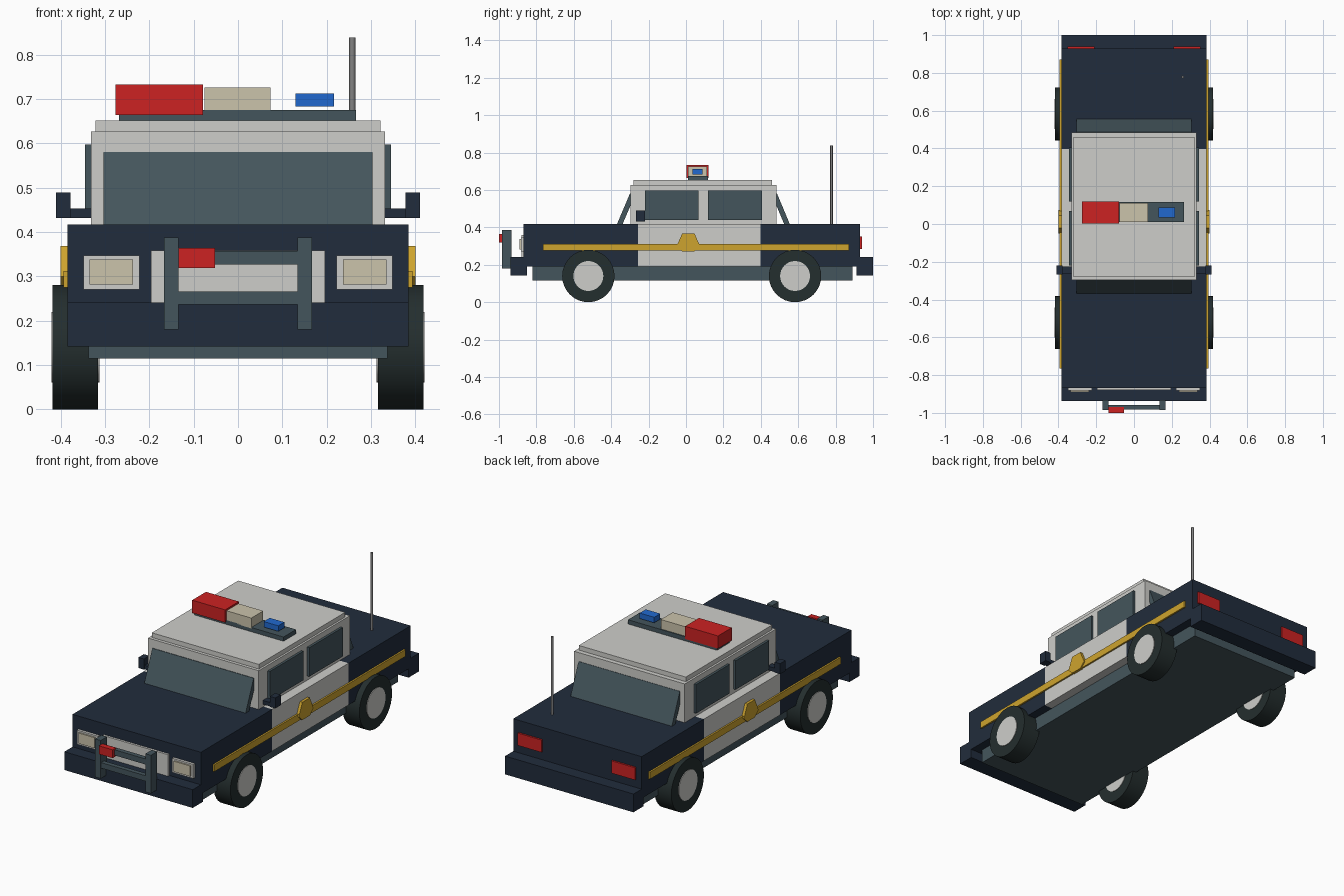
import bpy, bmesh, math
from mathutils import Matrix

cube = bpy.data.objects.get("Cube")
if cube:
    bpy.data.objects.remove(cube, do_unlink=True)


def material(name, rgb):
    """Flat material from an sRGB colour."""
    lin = [((c / 255 + 0.055) / 1.055) ** 2.4 for c in rgb] + [1.0]
    m = bpy.data.materials.new(name)
    m.use_nodes = True
    m.diffuse_color = lin
    bsdf = next(n for n in m.node_tree.nodes if n.type == 'BSDF_PRINCIPLED')
    bsdf.inputs["Base Color"].default_value = lin
    bsdf.inputs["Roughness"].default_value = 0.8
    return m


NAVY = material("navy paint", (33, 44, 60))
WHITE = material("off white paint", (206, 206, 202))
SLATE = material("slate", (68, 85, 92))
GOLD = material("gold", (206, 164, 46))
CREAM = material("cream lamp", (203, 195, 171))
RED = material("red lamp", (204, 34, 34))
BLUE = material("blue lamp", (33, 105, 207))
TYRE = material("tyre rubber", (36, 46, 46))
STEEL = material("grey steel", (130, 130, 130))


def finish(name, bm, mat):
    bmesh.ops.recalc_face_normals(bm, faces=bm.faces)
    mesh = bpy.data.meshes.new(name)
    bm.to_mesh(mesh)
    bm.free()
    mesh.materials.append(mat)
    obj = bpy.data.objects.new(name, mesh)
    bpy.context.collection.objects.link(obj)
    return obj


def box(name, mat, x, y, z):
    """Box from its (low, high) range on each axis."""
    bm = bmesh.new()
    bmesh.ops.create_cube(bm, size=1)
    for v in bm.verts:
        v.co = [r[0] if c < 0 else r[1] for c, r in zip(v.co, (x, y, z))]
    return finish(name, bm, mat)


def pair(name, mat, x, y, z):
    """Mirrored boxes; x is given for the left (+x) side."""
    box("left_" + name, mat, x, y, z)
    box("right_" + name, mat, (-x[1], -x[0]), y, z)


def prism(name, mat, x, outline):
    """Side outline of (y, z) points extruded along x."""
    bm = bmesh.new()
    face = bm.faces.new([bm.verts.new((x[0], y, z)) for y, z in outline])
    new = bmesh.ops.extrude_face_region(bm, geom=[face])["geom"]
    for v in new:
        if isinstance(v, bmesh.types.BMVert):
            v.co.x = x[1]
    return finish(name, bm, mat)


def cylinder(name, mat, radius, depth, centre, axis, sides):
    bm = bmesh.new()
    rot = Matrix.Rotation(math.pi / 2, 4, 'Y') if axis == 'X' else Matrix()
    bmesh.ops.create_cone(bm, cap_ends=True, segments=sides, radius1=radius,
                          radius2=radius, depth=depth,
                          matrix=Matrix.Translation(centre) @ rot)
    obj = finish(name, bm, mat)
    for p in obj.data.polygons:
        p.use_smooth = len(p.vertices) == 4
    obj.data.set_sharp_from_angle(angle=math.radians(35))
    return obj


# Lower body: hood, doors and trunk share one cross-section
W = 0.385
BODY_Z = (0.19, 0.417)
box("chassis", SLATE, (-0.337, 0.337), (-0.82, 0.89), (0.115, 0.195))
box("hood", NAVY, (-W, W), (-0.868, -0.257), BODY_Z)
box("doors", WHITE, (-W, W), (-0.257, 0.397), BODY_Z)
box("trunk", NAVY, (-W, W), (0.397, 0.93), BODY_Z)
box("front_bumper", NAVY, (-W, W), (-0.938, -0.85), (0.142, 0.241))
box("rear_bumper", NAVY, (-W, W), (0.912, 1.0), (0.142, 0.241))

# Cabin, roof and glass
box("cabin", WHITE, (-0.332, 0.332), (-0.297, 0.485), (0.41, 0.627))
box("roof", WHITE, (-0.321, 0.321), (-0.28, 0.46), (0.62, 0.652))
prism("windscreen", SLATE, (-0.304, 0.304),
      [(-0.37, 0.415), (-0.3, 0.58), (-0.27, 0.58), (-0.34, 0.415)])
prism("rear_window", SLATE, (-0.304, 0.304),
      [(0.556, 0.415), (0.487, 0.58), (0.457, 0.58), (0.526, 0.415)])
pair("front_side_window", SLATE, (0.32, 0.345), (-0.22, 0.068), (0.44, 0.597))
pair("rear_side_window", SLATE, (0.32, 0.345), (0.118, 0.405), (0.44, 0.597))

# Mirrors
pair("mirror_arm", NAVY, (0.325, 0.385), (-0.262, -0.225), (0.432, 0.453))
pair("mirror", NAVY, (0.378, 0.411), (-0.267, -0.22), (0.432, 0.489))

# Side stripes and badges
pair("stripe", GOLD, (0.38, 0.394), (-0.765, 0.872), (0.275, 0.312))
badge = [(-0.02, 0.368), (0.045, 0.368), (0.075, 0.3),
         (0.045, 0.272), (-0.02, 0.272), (-0.05, 0.3)]
for side, s in (("left", 1), ("right", -1)):
    prism(side + "_badge", GOLD, (s * 0.38, s * 0.4), badge)

# Wheels with hubs showing on both faces
for end, y in (("front", -0.522), ("rear", 0.583)):
    for side, s in (("left", 1), ("right", -1)):
        at = (s * 0.367, y, 0.14)
        cylinder(f"{end}_{side}_tyre", TYRE, 0.14, 0.102, at, 'X', 32)
        cylinder(f"{end}_{side}_hub", WHITE, 0.08, 0.108, at, 'X', 32)

# Grille and lamps
box("grille", WHITE, (-0.196, 0.196), (-0.88, -0.86), (0.235, 0.358))
pair("headlight_frame", WHITE, (0.222, 0.349), (-0.882, -0.86), (0.27, 0.347))
pair("headlight", CREAM, (0.237, 0.335), (-0.89, -0.87), (0.281, 0.338))
pair("taillight", RED, (0.21, 0.352), (0.92, 0.94), (0.285, 0.352))

# Push bar with its small lamp
pair("push_bar_post", SLATE, (0.134, 0.167), (-0.985, -0.932), (0.18, 0.387))
box("push_bar_upper_rail", SLATE, (-0.14, 0.14), (-0.982, -0.957), (0.327, 0.357))
box("push_bar_lower_rail", SLATE, (-0.14, 0.14), (-0.982, -0.957), (0.236, 0.266))
box("push_bar_lamp", RED, (-0.134, -0.052), (-1.0, -0.97), (0.319, 0.364))

# Roof light bar
box("light_bar_base", SLATE, (-0.268, 0.266), (0.01, 0.117), (0.645, 0.675))
box("red_roof_light", RED, (-0.276, -0.079), (0.002, 0.12), (0.664, 0.733))
box("cream_roof_light", CREAM, (-0.076, 0.073), (0.01, 0.112), (0.67, 0.726))
box("blue_roof_light", BLUE, (0.13, 0.217), (0.035, 0.087), (0.683, 0.713))

# Antenna
cylinder("antenna", STEEL, 0.007, 0.433, (0.258, 0.778, 0.622), 'Z', 12)
